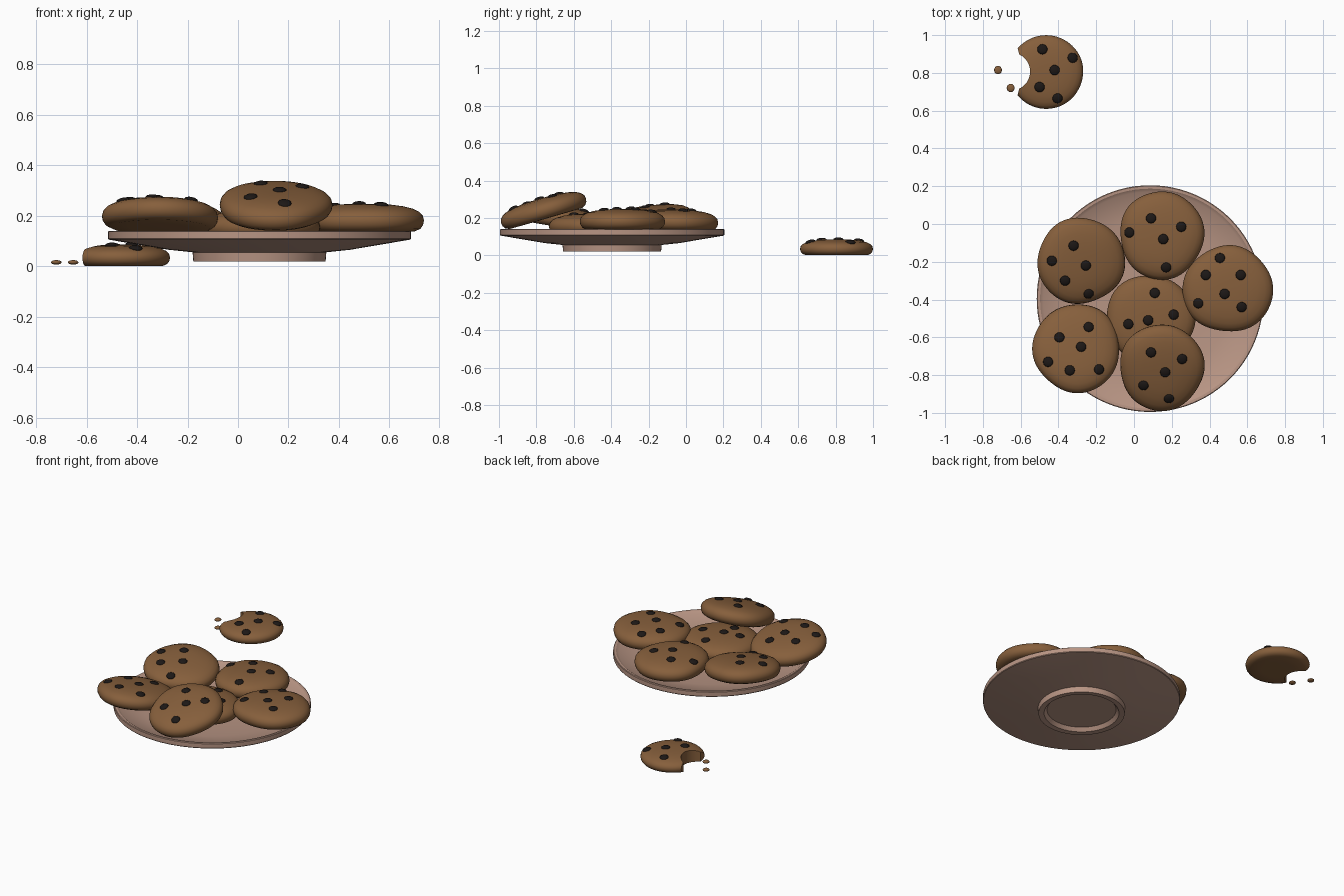
import bpy, bmesh, math
from mathutils import Vector, Matrix
from mathutils.bvhtree import BVHTree

if "Cube" in bpy.data.objects:
    bpy.data.objects.remove(bpy.data.objects["Cube"])


def material(name, rgb):
    m = bpy.data.materials.new(name)
    m.diffuse_color = (*rgb, 1)
    m.use_nodes = True
    m.node_tree.nodes["Principled BSDF"].inputs["Base Color"].default_value = m.diffuse_color
    return m


DOUGH = material("dough", (0.24, 0.115, 0.045))
CHOC = material("chocolate", (0.012, 0.009, 0.008))
CLAY = material("plate_clay", (0.48, 0.30, 0.23))


def finish(bm, name, mat, angle=40):
    bmesh.ops.recalc_face_normals(bm, faces=bm.faces)
    me = bpy.data.meshes.new(name)
    bm.to_mesh(me)
    bm.free()
    ob = bpy.data.objects.new(name, me)
    bpy.context.collection.objects.link(ob)
    me.materials.append(mat)
    smooth(ob, angle)
    return ob


def smooth(ob, angle):
    bpy.ops.object.select_all(action='DESELECT')
    ob.select_set(True)
    bpy.context.view_layer.objects.active = ob
    bpy.ops.object.shade_smooth_by_angle(angle=math.radians(angle))


def lathe(profile, n, wobble=lambda a: 1.0):
    """Closed surface of revolution; first and last profile points are poles."""
    bm = bmesh.new()
    low = bm.verts.new((0, 0, profile[0][1]))
    top = bm.verts.new((0, 0, profile[-1][1]))
    rings = []
    for r, z in profile[1:-1]:
        ring = []
        for i in range(n):
            a = math.tau * i / n
            k = r * wobble(a)
            ring.append(bm.verts.new((k * math.cos(a), k * math.sin(a), z)))
        rings.append(ring)
    for i in range(n):
        j = (i + 1) % n
        bm.faces.new((low, rings[0][j], rings[0][i]))
        bm.faces.new((top, rings[-1][i], rings[-1][j]))
        for a, b in zip(rings, rings[1:]):
            bm.faces.new((a[i], a[j], b[j], b[i]))
    return bm


# Plate with foot ring
bm = lathe([(0, .045), (.21, .045), (.228, .022), (.262, .02), (.265, .056),
            (.36, .066), (.597, .106), (.60, .11), (.60, .138), (.596, .141),
            (.582, .14), (.565, .128), (.42, .105), (.2, .1), (0, .1)], 96)
bm.transform(Matrix.Translation((.085, -.395, 0)))
finish(bm, "plate", CLAY, 30)

# Cookie cross-section in units of radius and height
COOKIE = [(0, 0), (.5, 0), (.85, .01), (.94, .1), (.985, .24), (1, .4), (.98, .57),
          (.92, .71), (.82, .82), (.66, .91), (.45, .97), (.22, .995), (0, 1)]


def cookie(name, centre, rx, ry, h, normal, phase, wave=.018):
    bm = lathe(COOKIE, 64, lambda a: 1 + wave * math.sin(3 * a + phase)
               + wave * .5 * math.sin(5 * a + 2 * phase))
    tilt = Vector((0, 0, 1)).rotation_difference(Vector(normal)).to_matrix().to_4x4()
    bm.transform(Matrix.Translation(centre) @ tilt @ Matrix.Diagonal((rx, ry, h, 1)))
    return finish(bm, name, DOUGH)


def chips(ob, spots):
    """Drop flattened chips onto the cookie's top surface."""
    tree = BVHTree.FromPolygons([v.co for v in ob.data.vertices],
                                [p.vertices for p in ob.data.polygons])
    bm = bmesh.new()
    for x, y in spots:
        loc, nor, _, _ = tree.ray_cast(Vector((x, y, 2)), Vector((0, 0, -1)))
        if loc is None:
            continue
        rot = Vector((0, 0, 1)).rotation_difference(nor).to_matrix().to_4x4()
        bmesh.ops.create_uvsphere(bm, u_segments=16, v_segments=8, radius=1,
                                  matrix=Matrix.Translation(loc) @ rot
                                  @ Matrix.Diagonal((.027, .027, .011, 1)))
    finish(bm, ob.name + "_chips", CHOC, 60)


# Cookies on the plate: name, base centre, radii, height, up direction, phase, chips
PILE = [
    ("cookie_back", (.147, -.06, .135), .222, .234, .11, (0, .02, 1), 0.6,
     [(.09, .03), (-.025, -.045), (.25, -.015), (.155, -.08), (.17, -.23)]),
    ("cookie_left", (-.285, -.19, .152), .233, .229, .11, (.09, -.12, 1), 2.0,
     [(-.32, -.115), (-.435, -.195), (-.255, -.22), (-.365, -.3), (-.24, -.37)]),
    ("cookie_right", (.497, -.345, .138), .24, .228, .11, (0, 0, 1), 3.5,
     [(.455, -.18), (.38, -.27), (.565, -.27), (.48, -.37), (.34, -.42), (.57, -.44)]),
    ("cookie_middle", (.085, -.5, .112), .235, .23, .11, (0, 0, 1), 1.2,
     [(.11, -.365), (.21, -.48), (.075, -.51), (-.03, -.53), (.06, -.6)]),
    ("cookie_left_front", (-.305, -.665, .152), .23, .238, .11, (.02, .16, 1), 5.0,
     [(-.395, -.6), (-.24, -.545), (-.28, -.65), (-.455, -.73), (-.34, -.775), (-.185, -.77)]),
    ("cookie_top_front", (.147, -.747, .197), .223, .237, .112, (0, -.29, 1), 0.6,
     [(.09, -.68), (.255, -.715), (.165, -.785), (.05, -.855), (.185, -.925)]),
]
for name, c, rx, ry, h, nor, ph, spots in PILE:
    chips(cookie(name, c, rx, ry, h, nor, ph), spots)

# Bitten cookie: bite cut away by two cylinders
bitten = cookie("bitten_cookie", (-.465, .805, .001), .196, .195, .085, (0, 0, 1), 0, .004)
for x, r in ((-1.1, .5), (-.65, .1)):
    bpy.ops.mesh.primitive_cylinder_add(vertices=96, radius=r, depth=.5, location=(x, .807, .05))
    cutter = bpy.context.object
    cutter.hide_render = True
    mod = bitten.modifiers.new("bite", 'BOOLEAN')
    mod.operation = 'DIFFERENCE'
    mod.solver = 'EXACT'
    mod.object = cutter
    bpy.context.view_layer.objects.active = bitten
    bpy.ops.object.modifier_apply(modifier=mod.name)
    bpy.data.objects.remove(cutter)
smooth(bitten, 40)
chips(bitten, [(-.485, .925), (-.325, .88), (-.42, .815), (-.5, .725), (-.405, .665)])

# Crumbs beside the bite
for i, (x, y) in enumerate(((-.72, .815), (-.653, .72))):
    bm = bmesh.new()
    bmesh.ops.create_uvsphere(bm, u_segments=16, v_segments=8, radius=1,
                              matrix=Matrix.Translation((x, y, .016))
                              @ Matrix.Diagonal((.021, .022, .009, 1)))
    finish(bm, f"crumb_{i + 1}", DOUGH, 60)
